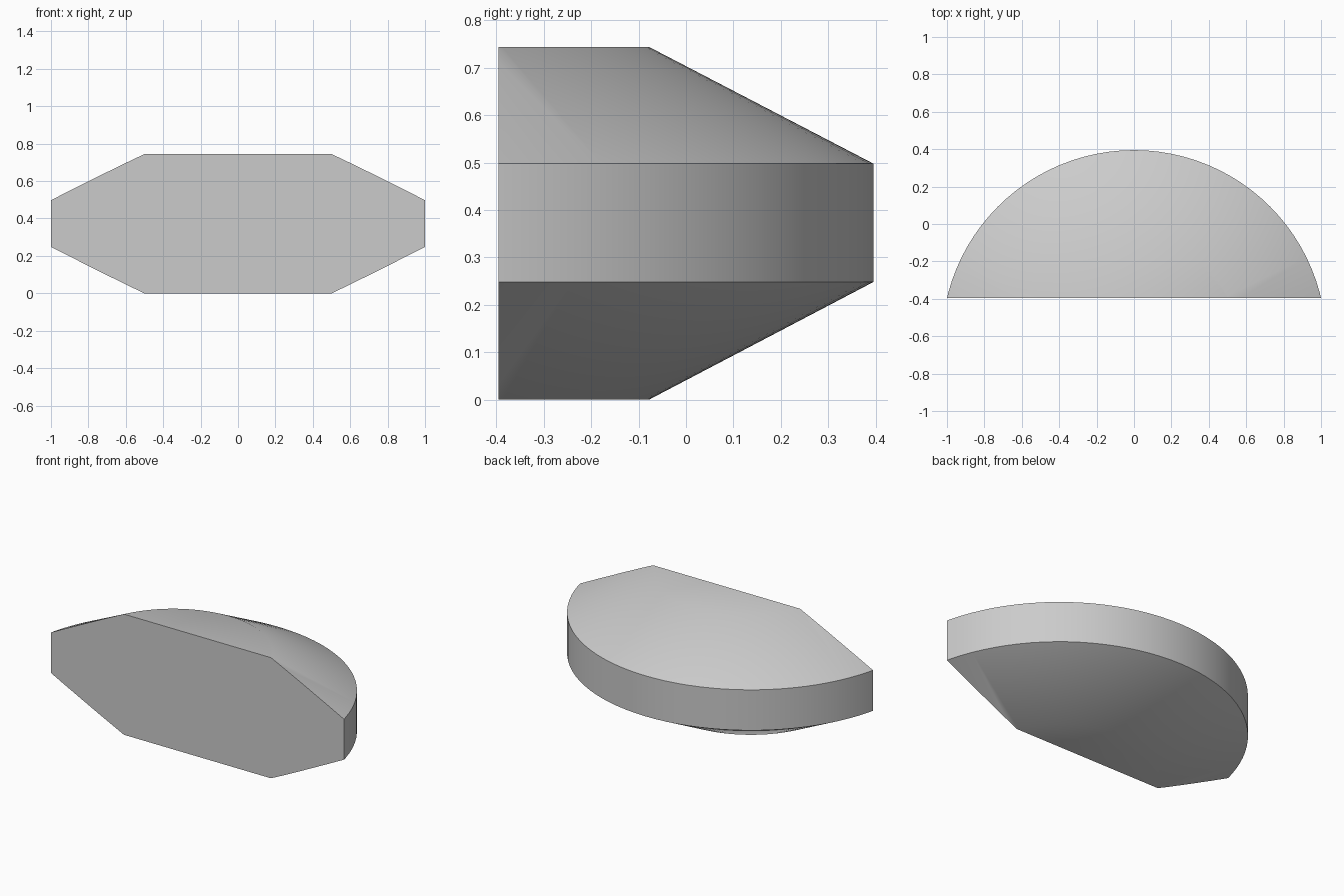
import bpy
import bmesh
import math

cube = bpy.data.objects.get("Cube")
if cube:
    bpy.data.objects.remove(cube, do_unlink=True)

# Plain grey finish
grey = bpy.data.materials.new("light_grey")
grey.use_nodes = True
colour = (0.6, 0.6, 0.6, 1.0)
grey.diffuse_color = colour
grey.node_tree.nodes["Principled BSDF"].inputs["Base Color"].default_value = colour

# Main dimensions of the bevelled disc and its flat cut
AXIS_Y, CUT_Y = -0.633, -0.395
RIM_R, CAP_R = 1.028, 0.555
SEGMENTS = 96
PROFILE = [(CAP_R, 0.0), (RIM_R, 0.248), (RIM_R, 0.498), (CAP_R, 0.744)]

# Stacked rings joined into a disc with bevelled rims
bm = bmesh.new()
rings = []
for radius, z in PROFILE:
    ring = []
    for i in range(SEGMENTS):
        a = 2 * math.pi * i / SEGMENTS
        ring.append(bm.verts.new((radius * math.cos(a), AXIS_Y + radius * math.sin(a), z)))
    rings.append(ring)
for low, high in zip(rings, rings[1:]):
    for i in range(SEGMENTS):
        j = (i + 1) % SEGMENTS
        bm.faces.new((low[i], low[j], high[j], high[i]))
bm.faces.new(rings[0][::-1])
bm.faces.new(rings[-1])

# Slice off the front and close it with a flat face
cut = bmesh.ops.bisect_plane(
    bm, geom=bm.verts[:] + bm.edges[:] + bm.faces[:],
    plane_co=(0, CUT_Y, 0), plane_no=(0, -1, 0), clear_outer=True)
edges = [e for e in cut["geom_cut"] if isinstance(e, bmesh.types.BMEdge)]
bmesh.ops.contextual_create(bm, geom=edges)
bmesh.ops.recalc_face_normals(bm, faces=bm.faces[:])

mesh = bpy.data.meshes.new("half_disc_body")
bm.to_mesh(mesh)
bm.free()
mesh.materials.append(grey)
body = bpy.data.objects.new("half_disc_body", mesh)
bpy.context.collection.objects.link(body)

# Smooth the curved sides, keep the rims and cut edges sharp
bpy.ops.object.select_all(action="DESELECT")
body.select_set(True)
bpy.context.view_layer.objects.active = body
bpy.ops.object.shade_smooth_by_angle(angle=math.radians(30))
